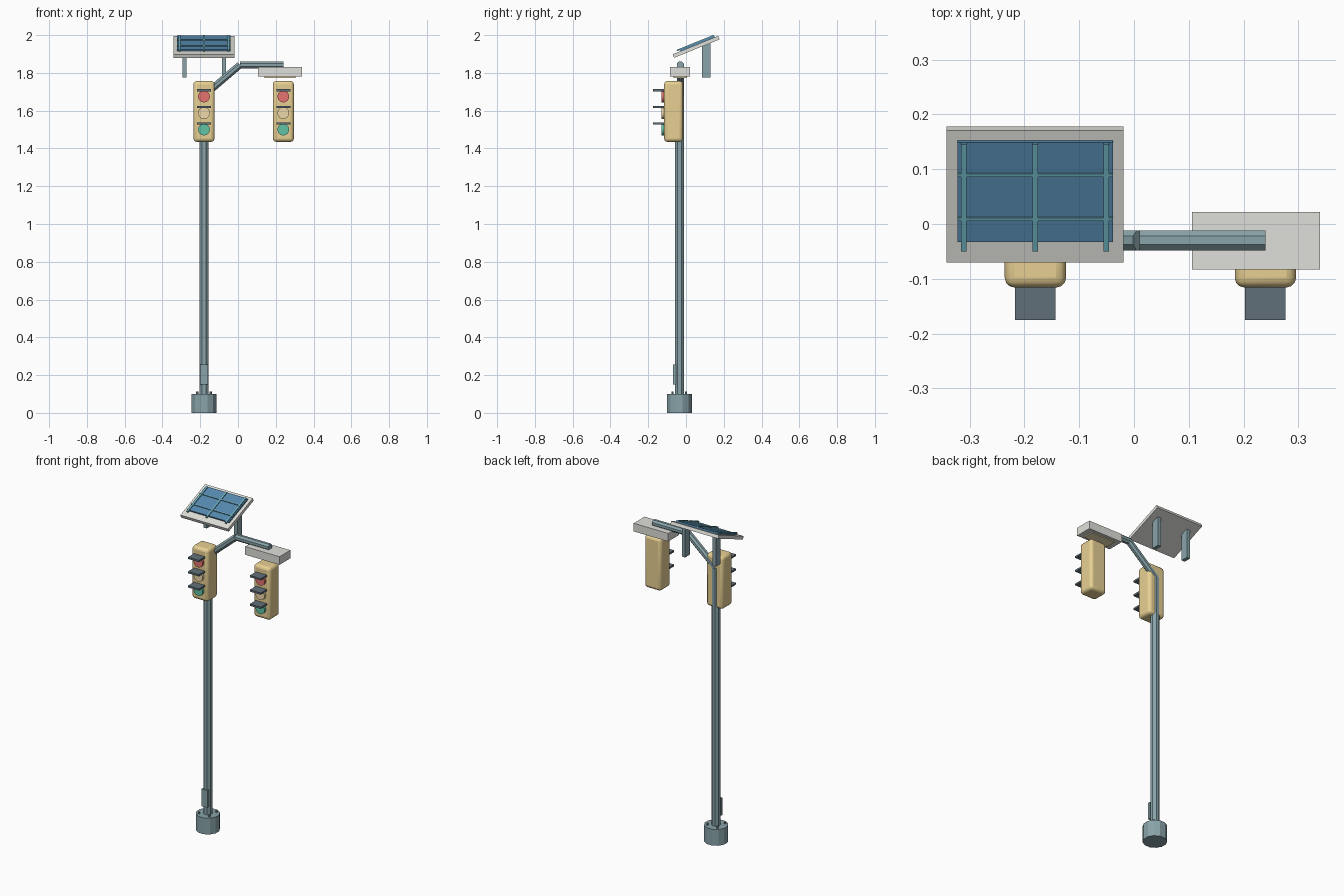
import bpy, math
from mathutils import Vector, Matrix

if "Cube" in bpy.data.objects:
    bpy.data.objects.remove(bpy.data.objects["Cube"])


def material(name, rgb):
    m = bpy.data.materials.new(name)
    m.diffuse_color = (*rgb, 1)
    m.use_nodes = True
    m.node_tree.nodes["Principled BSDF"].inputs["Base Color"].default_value = m.diffuse_color
    return m


STEEL = material("steel", (0.25, 0.37, 0.40))
DARK = material("dark_grey", (0.12, 0.16, 0.19))
YELLOW = material("housing_yellow", (0.80, 0.63, 0.29))
PALE = material("pale_grey", (0.74, 0.74, 0.70))
BLUE = material("cell_blue", (0.09, 0.25, 0.42))
TEAL = material("trim_teal", (0.15, 0.42, 0.50))
LENSES = [("red", material("red", (0.78, 0.17, 0.16)), 1.675),
          ("amber", material("amber", (0.86, 0.69, 0.40)), 1.587),
          ("green", material("green", (0.12, 0.55, 0.38)), 1.50)]
WARM = material("lamp_warm", (0.90, 0.78, 0.50))


def box(name, centre, size, mat, bevel=0, matrix=None):
    bpy.ops.mesh.primitive_cube_add(size=1)
    o = bpy.context.object
    o.name = name
    o.data.transform(Matrix.Diagonal((*size, 1)))
    o.data.materials.append(mat)
    local = Matrix.Translation(centre)
    o.matrix_world = matrix @ local if matrix else local
    if bevel:
        b = o.modifiers.new("bevel", "BEVEL")
        b.width = bevel
        b.segments = 3
        bpy.ops.object.shade_smooth_by_angle()
    return o


def rod(name, a, b, radius, sides, mat, smooth=False):
    a, b = Vector(a), Vector(b)
    d = b - a
    bpy.ops.mesh.primitive_cylinder_add(vertices=sides, radius=radius, depth=d.length)
    o = bpy.context.object
    o.name = name
    # turn so that flat sides face the main axes
    o.data.transform(Matrix.Rotation(math.pi / sides, 4, 'Z'))
    o.data.materials.append(mat)
    o.matrix_world = Matrix.Translation((a + b) / 2) @ d.to_track_quat('Z', 'Y').to_matrix().to_4x4()
    if smooth:
        bpy.ops.object.shade_smooth_by_angle()
    return o


PX, PY = -0.18, -0.035

# Base, bolts, pole and access cover
rod("base", (PX, PY, 0), (PX, PY, 0.10), 0.068, 12, STEEL)
for i in range(4):
    t = math.pi / 4 + i * math.pi / 2
    x, y = PX + 0.05 * math.cos(t), PY + 0.05 * math.sin(t)
    rod("base_bolt", (x, y, 0.095), (x, y, 0.112), 0.006, 6, STEEL)
rod("pole", (PX, PY, 0.10), (PX, PY, 1.68), 0.026, 8, STEEL)
box("access_cover", (PX, -0.0615, 0.203), (0.04, 0.015, 0.105), STEEL)

# Bent arm
rod("arm_slope", (PX, -0.03, 1.68), (0.01, -0.03, 1.842), 0.02, 8, STEEL)
rod("arm_level", (0.01, -0.03, 1.842), (0.24, -0.03, 1.842), 0.02, 8, STEEL)

# Street lamp at the arm end
box("lamp_housing", (0.223, -0.031, 1.805), (0.234, 0.105, 0.05), PALE)
box("lamp_lens", (0.223, -0.031, 1.778), (0.165, 0.07, 0.008), WARM)

# Two signal heads with lenses and visors
for side, x in (("pole", PX), ("arm", 0.24)):
    box(f"{side}_signal_housing", (x, -0.066, 1.596), (0.112, 0.10, 0.322), YELLOW, 0.018)
    for colour, mat, z in LENSES:
        rod(f"{side}_{colour}_lens", (x, -0.11, z), (x, -0.130, z), 0.031, 20, mat, True)
        box(f"{side}_{colour}_visor", (x, -0.144, z + 0.033), (0.074, 0.062, 0.011), DARK)

# Tilted solar panel, built in its own tilted frame
tilt = Matrix.Translation((-0.1805, 0.054, 1.938)) @ Matrix.Rotation(math.radians(22), 4, 'X')
box("panel_backing", (0, 0, 0), (0.323, 0.26, 0.02), PALE, matrix=tilt)
box("solar_cells", (0, 0.012, 0.014), (0.284, 0.196, 0.01), BLUE, matrix=tilt)
for x in (-0.13, 0, 0.13):
    box("panel_long_bar", (x, 0.003, 0.02), (0.01, 0.211, 0.008), TEAL, matrix=tilt)
for y in (-0.04, 0.047):
    box("panel_cross_bar", (0, y, 0.02), (0.284, 0.006, 0.008), TEAL, matrix=tilt)

# Panel posts
for x in (-0.283, -0.074):
    box("panel_post", (x, 0.108, 1.865), (0.022, 0.046, 0.18), STEEL)
